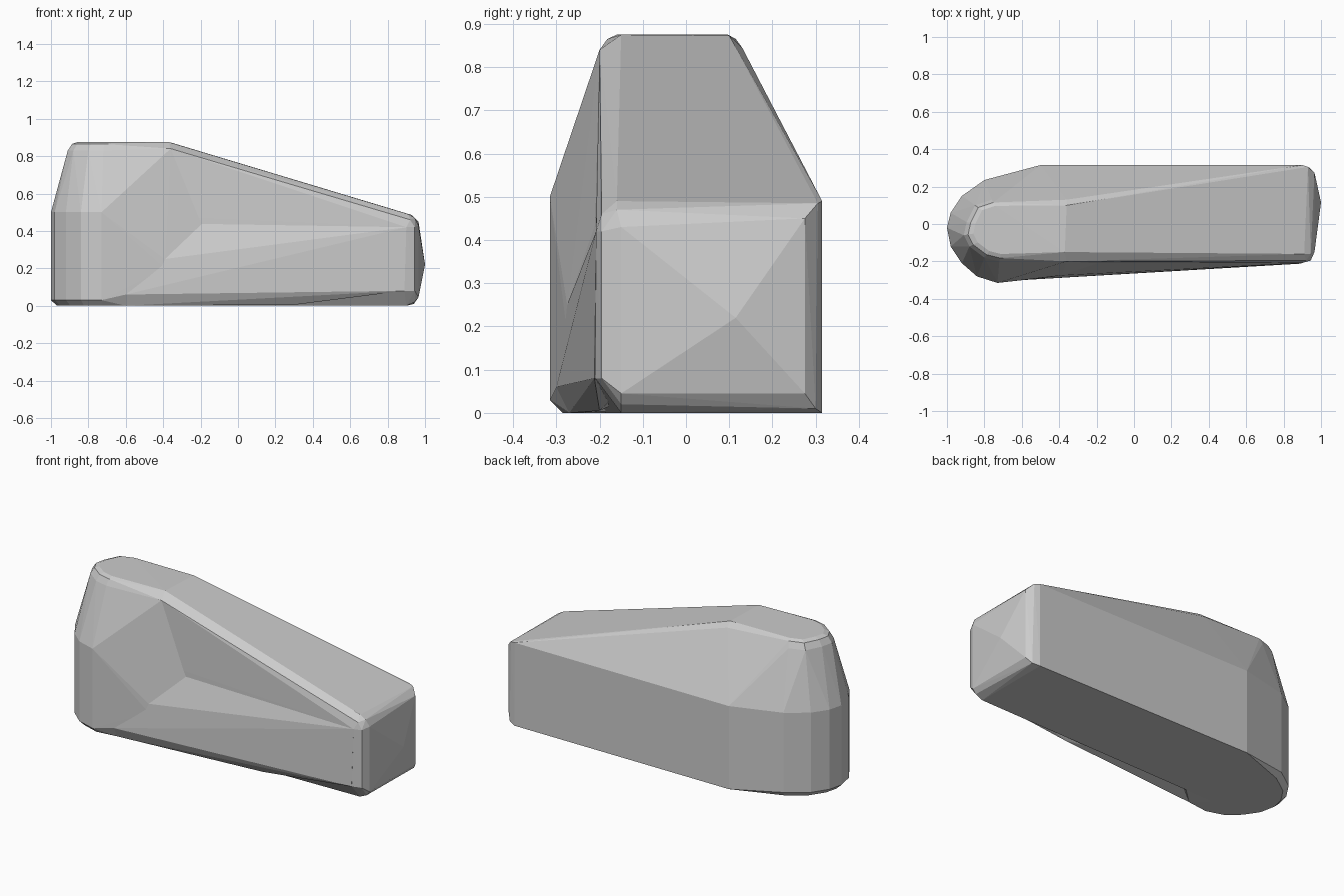
import bpy, bmesh

if "Cube" in bpy.data.objects:
    bpy.data.objects.remove(bpy.data.objects["Cube"])


def hull(name, points):
    """Faceted solid wrapped around a few corner points."""
    bm = bmesh.new()
    for p in points:
        bm.verts.new(p)
    res = bmesh.ops.convex_hull(bm, input=bm.verts[:])
    loose = [v for v in bm.verts if not v.link_faces]
    bmesh.ops.delete(bm, geom=loose, context='VERTS')
    bmesh.ops.recalc_face_normals(bm, faces=bm.faces[:])
    me = bpy.data.meshes.new(name)
    bm.to_mesh(me)
    bm.free()
    ob = bpy.data.objects.new(name, me)
    bpy.context.collection.objects.link(ob)
    return ob


def ring(outline, z, s=1.0, c=(-0.68, -0.02)):
    """Outline lifted to height z, scaled about c."""
    return [(c[0] + (x - c[0]) * s, c[1] + (y - c[1]) * s, z) for x, y in outline]


# Rounded left end: lower wall outline and smaller crown outline
arc = [(-.80, .235), (-.92, .15), (-.98, .06), (-1, -.02), (-.98, -.12),
       (-.92, -.21), (-.84, -.28), (-.73, -.315)]
crown = [(-.76, .13), (-.85, .10), (-.895, .01), (-.91, -.06), (-.88, -.12),
         (-.80, -.18), (-.72, -.2)]
left_end = (ring(arc, .50) + ring(arc, .03) + ring(arc, 0, .9)
            + ring(crown, .83) + ring(crown, .865, .9) + ring(crown, .875, .78))

# Right end: bevelled block with a shallow pyramid cap
right_end = [(1, .115, .22),
             (.965, .275, .45), (.965, -.15, .43), (.965, .275, .045), (.965, -.15, .045),
             (.90, .315, .49), (.93, .305, .485), (.90, .315, 0), (.94, .30, .01),
             (.91, -.16, .49), (.945, -.16, .47), (.92, -.195, .46),
             (.90, -.208, .42), (.945, -.195, .42), (.89, -.21, .08), (.945, -.195, .08),
             (.90, -.15, 0), (.945, -.15, .02)]

# Main wedge: back wall, sloping roof, flat base
wedge = [(-.5, .315, .49), (-.5, .315, 0),
         (-.36, .13, .845), (-.36, .10, .873), (-.37, -.15, .875), (-.36, -.2, .84),
         (-.18, -.205, .45), (-.36, -.2, .10)]
body = hull("body", [p for p in left_end if p[1] > -.212] + wedge + right_end)

# Bulging front of the left end, falling into the valley
bulge = hull("front_bulge", [p for p in left_end if p[1] < .12] + [
    (-.36, -.2, .84), (-.37, -.15, .872), (-.18, -.205, .45),
    (-.39, -.275, .25), (-.39, -.277, .2), (-.6, -.3, .06), (-.6, -.27, 0),
    (-.36, -.05, .01)])

# Low ridge running along the foot of the front
ridge = hull("front_ridge", [
    (-.39, -.275, .25), (-.39, -.277, .2), (-.6, -.3, .06), (-.6, -.27, 0),
    (-.18, -.205, .45), (.90, -.208, .42), (.89, -.212, .08), (.3, -.2, .005),
    (-.5, -.1, .05), (-.3, -.1, .4), (.85, -.1, .1), (.85, -.1, .4)])

# Join the three solids into one shell
for part in (bulge, ridge):
    mod = body.modifiers.new("join_" + part.name, 'BOOLEAN')
    mod.operation = 'UNION'
    mod.solver = 'EXACT'
    mod.object = part
bpy.context.view_layer.update()
shell = bpy.data.meshes.new_from_object(
    body.evaluated_get(bpy.context.evaluated_depsgraph_get()))
body.modifiers.clear()
body.data = shell
for part in (bulge, ridge):
    bpy.data.objects.remove(part)
